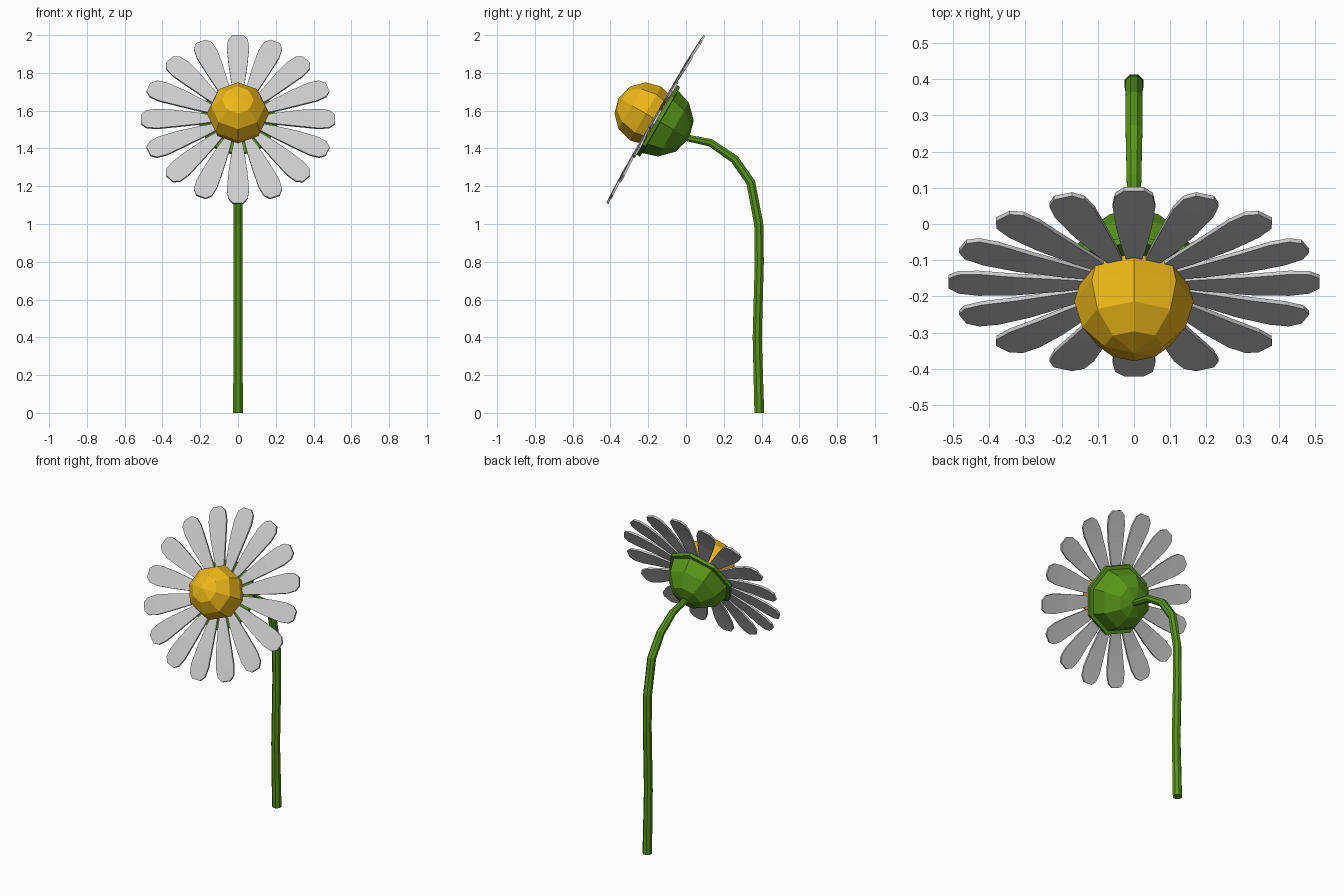
import bpy, bmesh
from math import sin, cos, radians, pi
from mathutils import Matrix, Vector

if "Cube" in bpy.data.objects:
    bpy.data.objects.remove(bpy.data.objects["Cube"])

# Flower head frame: local z is the facing direction, tilted 60 degrees forward
HEAD = Matrix.Translation((0, -0.162, 1.555)) @ Matrix.Rotation(radians(60), 4, 'X')


def material(name, color):
    m = bpy.data.materials.new(name)
    m.diffuse_color = color
    m.use_nodes = True
    m.node_tree.nodes["Principled BSDF"].inputs["Base Color"].default_value = m.diffuse_color
    return m


def finish(name, bm, mat=None, matrix=Matrix()):
    bmesh.ops.recalc_face_normals(bm, faces=bm.faces)
    me = bpy.data.meshes.new(name)
    bm.to_mesh(me)
    bm.free()
    ob = bpy.data.objects.new(name, me)
    bpy.context.collection.objects.link(ob)
    ob.matrix_world = matrix
    if mat:
        me.materials.append(mat)
    return ob


def lathe(name, profile, mat, sides=8):
    """Turn an (r, z) profile, closed on the axis at both ends."""
    bm = bmesh.new()
    verts = [bm.verts.new((r, 0, z)) for r, z in profile]
    edges = [bm.edges.new(p) for p in zip(verts, verts[1:])]
    bmesh.ops.spin(bm, geom=verts + edges, axis=(0, 0, 1), cent=(0, 0, 0),
                   angle=2 * pi, steps=sides)
    bmesh.ops.remove_doubles(bm, verts=bm.verts, dist=1e-4)
    return finish(name, bm, mat, HEAD)


green = material("stem_green", (0.10, 0.30, 0.01, 1))
yellow = material("centre_yellow", (0.85, 0.48, 0.01, 1))

# Yellow centre ball
R = 0.165
lathe("flower_centre", [(R * sin(radians(a)), 0.06 + R * cos(radians(a)))
                        for a in range(0, 181, 30)], yellow)

# Green cup with a thin collar behind the petals
cup = [(0, -0.008), (0.213, -0.008), (0.213, -0.028), (0.19, -0.03)]
cup += [(0.19 * cos(radians(a)), -0.015 - 0.19 * sin(radians(a))) for a in (30, 60)]
lathe("flower_cup", cup + [(0, -0.205)], green)

# Ring of sixteen petals: (distance, half width, height)
outline = [(0.10, 0.014, 0.0), (0.20, 0.033, 0.004), (0.33, 0.050, 0.006),
           (0.43, 0.059, 0.002), (0.485, 0.052, -0.001), (0.513, 0.027, -0.003)]
bm = bmesh.new()
for i in range(16):
    rot = Matrix.Rotation(i * pi / 8, 3, 'Z')
    rings = []
    for d, w, h in outline:
        rings.append([bm.verts.new(rot @ Vector((d, s * w, h + t)))
                      for s, t in ((-1, -0.006), (1, -0.006), (1, 0.006), (-1, 0.006))])
    for a, b in zip(rings, rings[1:]):
        for k in range(4):
            n = (k + 1) % 4
            bm.faces.new((a[k], a[n], b[n], b[k]))
    bm.faces.new(rings[0])
    bm.faces.new(rings[-1])
finish("petals", bm, None, HEAD)

# Curved eight-sided stem: (y, z, radius)
path = [(0.388, 0, 0.028), (0.377, 0.4, 0.026), (0.388, 0.8, 0.026),
        (0.385, 1.0, 0.026), (0.343, 1.22, 0.026), (0.257, 1.343, 0.025),
        (0.13, 1.43, 0.022), (0.0, 1.457, 0.019)]
bm = bmesh.new()
rings = []
for i, (y, z, r) in enumerate(path):
    p, q = path[max(i - 1, 0)], path[min(i + 1, len(path) - 1)]
    t = Vector((0, q[0] - p[0], q[1] - p[1])).normalized()
    if i == 0:
        t = Vector((0, 0, 1))
    side = Vector((0, t.z, -t.y))
    rings.append([bm.verts.new(Vector((0, y, z)) + Vector((r * cos(a), 0, 0)) + side * r * sin(a))
                  for a in [(k + 0.5) * pi / 4 for k in range(8)]])
for a, b in zip(rings, rings[1:]):
    for k in range(8):
        n = (k + 1) % 8
        bm.faces.new((a[k], a[n], b[n], b[k]))
bm.faces.new(rings[0])
bm.faces.new(rings[-1])
finish("stem", bm, green)
